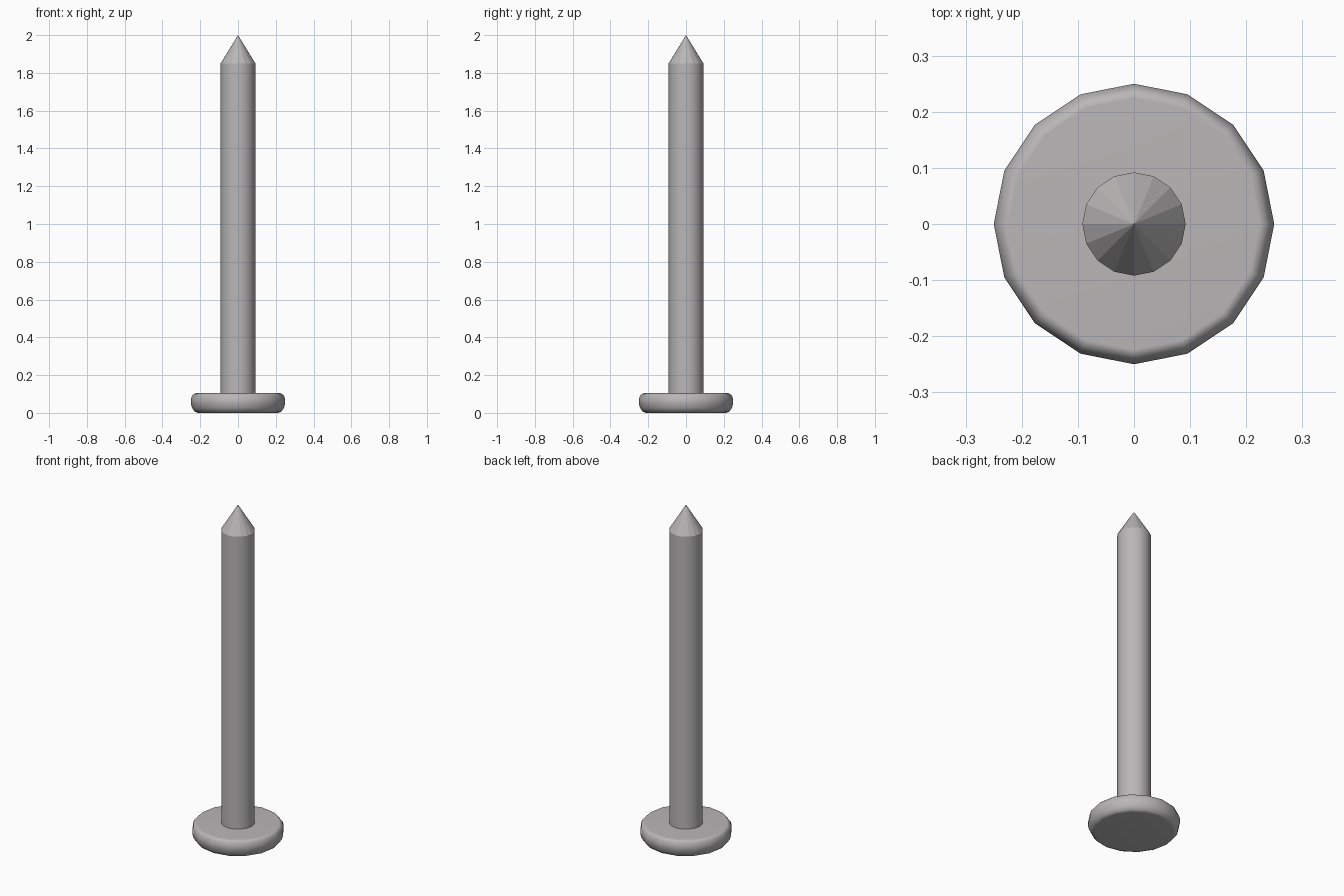
import bpy, bmesh
from math import cos, sin, tau

if "Cube" in bpy.data.objects:
    bpy.data.objects.remove(bpy.data.objects["Cube"])

SIDES = 16

steel = bpy.data.materials.new("dull_steel")
steel.diffuse_color = (0.485, 0.47, 0.47, 1)
steel.use_nodes = True
steel.node_tree.nodes["Principled BSDF"].inputs["Base Color"].default_value = steel.diffuse_color


def lathe(name, profile, flat_above=None):
    """Spin (radius, z) points round z; zero radius makes a pole."""
    bm = bmesh.new()
    rings = []
    for r, z in profile:
        n = 1 if r == 0 else SIDES
        rings.append([bm.verts.new((r * cos(tau * i / SIDES), r * sin(tau * i / SIDES), z))
                      for i in range(n)])
    for a, b in zip(rings, rings[1:]):
        for i in range(SIDES):
            j = (i + 1) % SIDES
            quad = [a[i % len(a)], a[j % len(a)], b[j % len(b)], b[i % len(b)]]
            bm.faces.new(list(dict.fromkeys(quad)))
    bmesh.ops.recalc_face_normals(bm, faces=bm.faces)
    mesh = bpy.data.meshes.new(name)
    bm.to_mesh(mesh)
    bm.free()
    mesh.materials.append(steel)
    obj = bpy.data.objects.new(name, mesh)
    bpy.context.collection.objects.link(obj)
    bpy.ops.object.select_all(action='DESELECT')
    obj.select_set(True)
    bpy.context.view_layer.objects.active = obj
    bpy.ops.object.shade_smooth_by_angle(angle=0.75)
    # keep the pointed end faceted
    if flat_above is not None:
        for p in mesh.polygons:
            if p.center.z > flat_above:
                p.use_smooth = False
    return obj


# flat round head with softened rim
head = lathe("nail_head", [(0, 0), (0.213, 0), (0.231, 0.008), (0.243, 0.026), (0.25, 0.05),
                           (0.25, 0.07), (0.244, 0.09), (0.235, 0.1), (0.224, 0.104), (0, 0.104)])
# keep the flat faces evenly shaded up to the rim
weighted = head.modifiers.new("even_shading", 'WEIGHTED_NORMAL')
weighted.keep_sharp = True

# long shank ending in a faceted point
lathe("nail_shank", [(0, 0.06), (0.092, 0.06), (0.092, 1.85), (0, 2.0)], flat_above=1.86)
